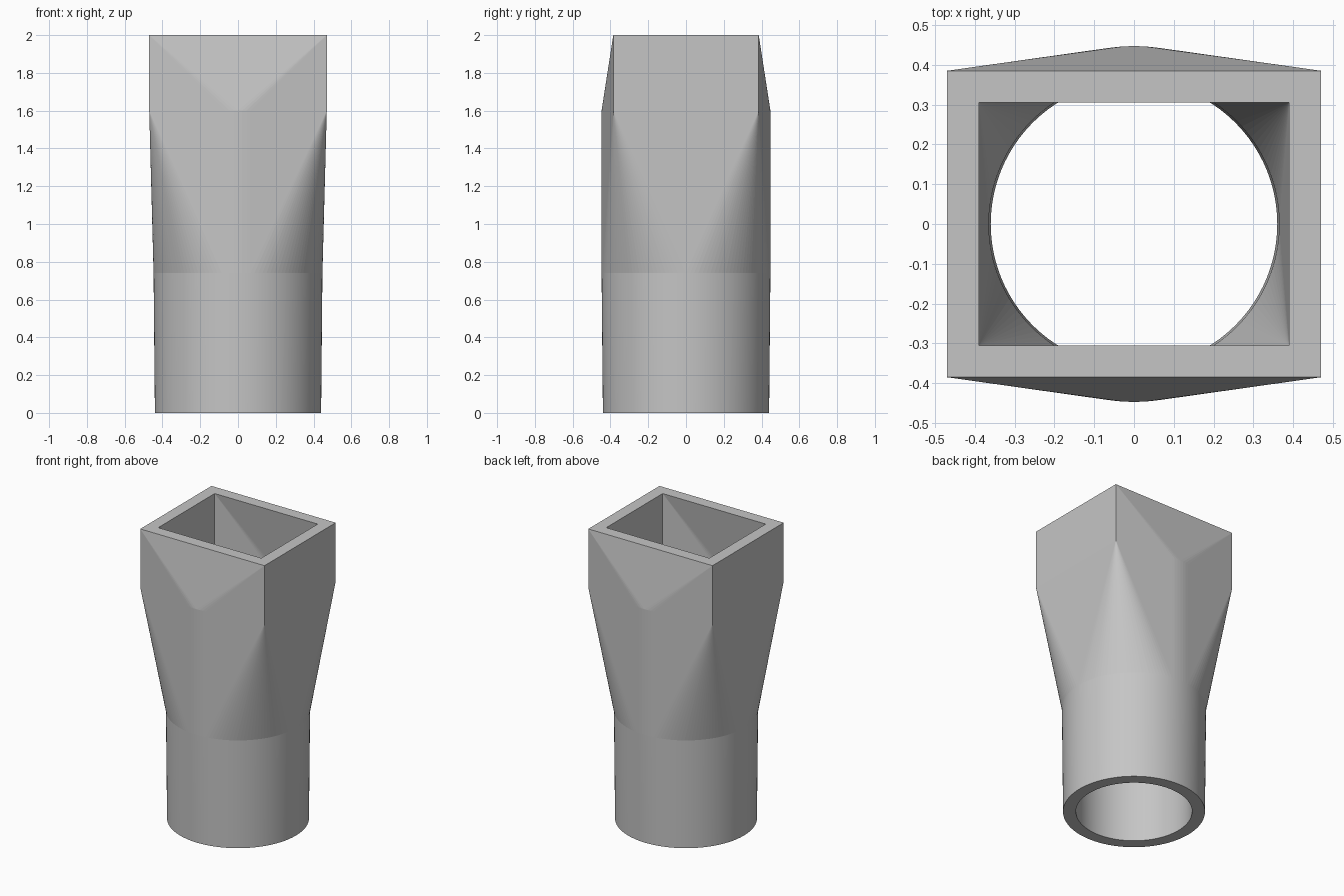
import bpy, bmesh, math

if "Cube" in bpy.data.objects:
    bpy.data.objects.remove(bpy.data.objects["Cube"])

SEGMENTS = 128
NECK, SHOULDER, TOP = 0.74, 1.6, 2.0


def ring(bm, radius, z):
    step = math.tau / SEGMENTS
    return [bm.verts.new((radius * math.cos(i * step), radius * math.sin(i * step), z))
            for i in range(SEGMENTS)]


def rectangle(bm, half_x, half_y, z):
    return [bm.verts.new((sx * half_x, sy * half_y, z))
            for sx, sy in ((1, 1), (-1, 1), (-1, -1), (1, -1))]


def at_height(face, z):
    return all(abs(v.co.z - z) < 1e-4 for v in face.verts)


def band(bm, lower, upper, smooth=False):
    """Quads between two closed loops of matching vertices."""
    for i in range(len(lower)):
        j = (i + 1) % len(lower)
        bm.faces.new((lower[i], lower[j], upper[j], upper[i])).smooth = smooth


def skin(bm, foot_radius, radius, half_x, half_y):
    """Round tube flowing into a rectangular socket; returns its end loops."""
    neck = ring(bm, radius, NECK)
    shoulder = ring(bm, radius, SHOULDER)
    mouth = rectangle(bm, half_x, half_y, TOP)
    points = neck + shoulder + rectangle(bm, half_x, half_y, SHOULDER) + mouth
    bmesh.ops.convex_hull(bm, input=points)

    # drop buried points and open both ends of the transition
    bmesh.ops.delete(bm, geom=[v for v in points if not v.link_faces], context='VERTS')
    caps = [f for f in bm.faces if at_height(f, NECK) or at_height(f, TOP)]
    bmesh.ops.delete(bm, geom=caps, context='FACES')

    # smooth round tube below the flat-sided transition
    foot = ring(bm, foot_radius, 0)
    band(bm, foot, neck, smooth=True)
    return foot, mouth


bm = bmesh.new()
outer_foot, outer_mouth = skin(bm, 0.44, 0.447, 0.47, 0.385)
inner_foot, inner_mouth = skin(bm, 0.36, 0.365, 0.39, 0.305)

# flat rims joining the outside to the bore
band(bm, inner_foot, outer_foot)
band(bm, outer_mouth, inner_mouth)

bmesh.ops.recalc_face_normals(bm, faces=bm.faces[:])
mesh = bpy.data.meshes.new("duct_adapter")
bm.to_mesh(mesh)
bm.free()

adapter = bpy.data.objects.new("duct_adapter", mesh)
bpy.context.collection.objects.link(adapter)

# plain grey plastic
grey = bpy.data.materials.new("plain_grey")
grey.use_nodes = True
colour = (0.56, 0.56, 0.56, 1)
grey.diffuse_color = colour
grey.node_tree.nodes["Principled BSDF"].inputs["Base Color"].default_value = colour
mesh.materials.append(grey)
